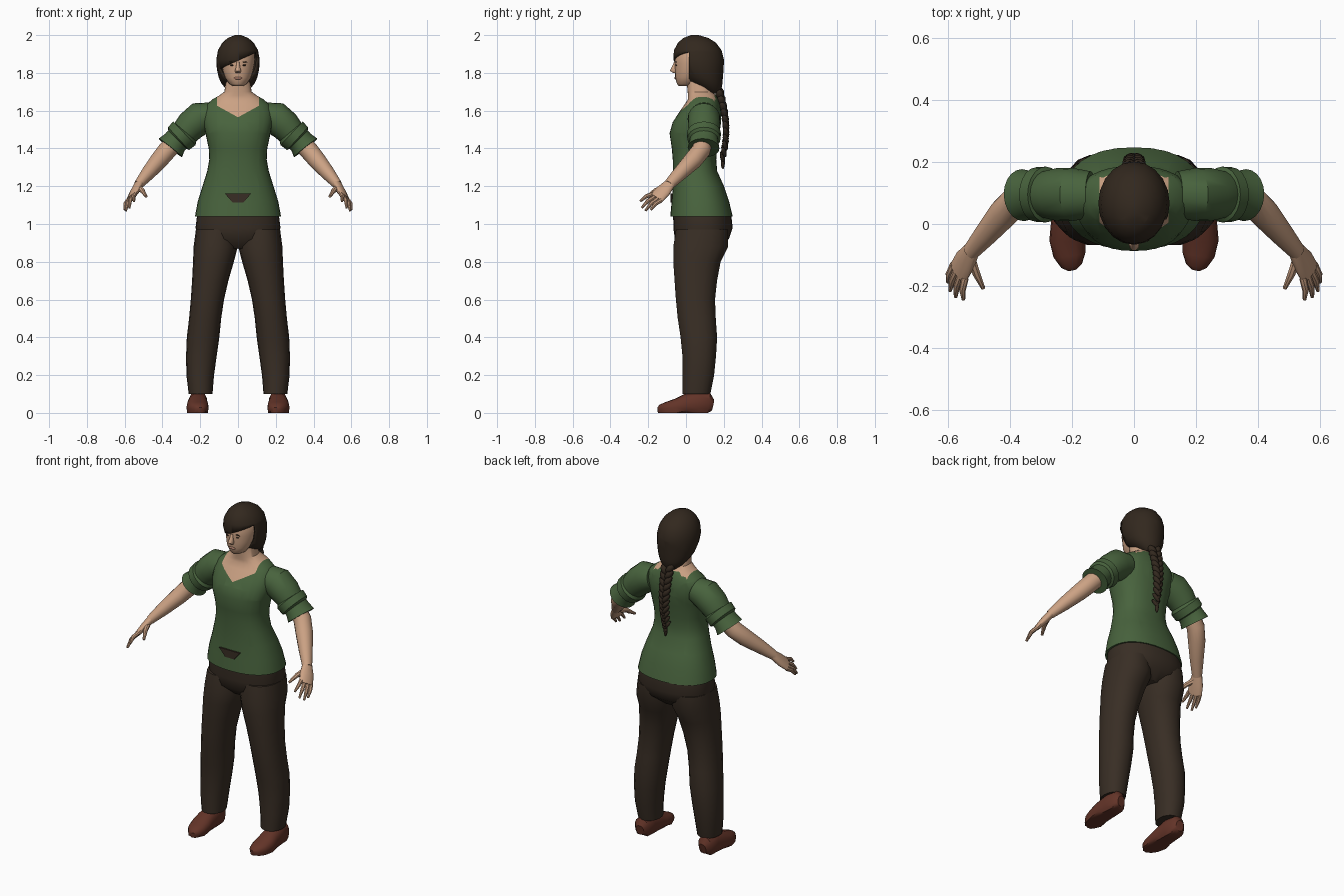
import bpy, bmesh, math
from mathutils import Vector, Matrix, Euler

cube = bpy.data.objects.get("Cube")
if cube:
    bpy.data.objects.remove(cube)


def material(name, r, g, b):
    m = bpy.data.materials.new(name)
    m.use_nodes = True
    m.diffuse_color = (r, g, b, 1)
    m.node_tree.nodes["Principled BSDF"].inputs["Base Color"].default_value = (r, g, b, 1)
    return m


SHIRT = material("green cloth", .065, .125, .047)
PANTS = material("dark brown cloth", .040, .027, .018)
HAIR = material("dark brown hair", .032, .021, .013)
SKIN = material("skin", .60, .36, .23)
SHOE = material("red brown leather", .125, .034, .021)
LIPS = material("lips", .40, .20, .14)


def finish(name, bm, mats, mirror=False, angle=40):
    bmesh.ops.recalc_face_normals(bm, faces=bm.faces[:])
    mesh = bpy.data.meshes.new(name)
    bm.to_mesh(mesh)
    bm.free()
    for m in mats:
        mesh.materials.append(m)
    ob = bpy.data.objects.new(name, mesh)
    bpy.context.collection.objects.link(ob)
    if mirror:
        ob.modifiers.new("mirror", 'MIRROR').use_clip = False
    bpy.ops.object.select_all(action='DESELECT')
    ob.select_set(True)
    bpy.context.view_layer.objects.active = ob
    bpy.ops.object.shade_smooth_by_angle(angle=math.radians(angle))
    return ob


def loft(rings, n=24, ref=None, power=2.0):
    """Skin rings (x, y, z, a, b); level rings, or square to the path if ref is given."""
    bm = bmesh.new()
    centres = [Vector(r[:3]) for r in rings]
    loops = []
    for i, (c, ring) in enumerate(zip(centres, rings)):
        u, v = Vector((1, 0, 0)), Vector((0, 1, 0))
        if ref:
            t = (centres[min(i + 1, len(rings) - 1)] - centres[max(i - 1, 0)]).normalized()
            u = Vector(ref)
            u = (u - t * u.dot(t)).normalized()
            v = t.cross(u)
        loop = []
        for k in range(n):
            a = math.tau * k / n
            ca, sa = math.cos(a), math.sin(a)
            e = 2 / power
            p = u * math.copysign(abs(ca) ** e, ca) * ring[3]
            p += v * math.copysign(abs(sa) ** e, sa) * ring[4]
            loop.append(bm.verts.new(c + p))
        loops.append(loop)
    for lo, hi in zip(loops, loops[1:]):
        for k in range(n):
            bm.faces.new((lo[k], lo[(k + 1) % n], hi[(k + 1) % n], hi[k]))
    bm.faces.new(loops[0][::-1])
    bm.faces.new(loops[-1])
    return bm


def cut(bm, point, normal):
    geom = bm.verts[:] + bm.edges[:] + bm.faces[:]
    bmesh.ops.bisect_plane(bm, geom=geom, plane_co=point, plane_no=normal)


def lump(bm, loc, size, rot=(0, 0, 0), seg=12):
    mat = Matrix.LocRotScale(Vector(loc), Euler(rot), Vector(size))
    bmesh.ops.create_uvsphere(bm, u_segments=seg, v_segments=seg // 2 + 2, radius=1, matrix=mat)


# Torso and neck: shirt with a scooped neckline
bm = loft([(0, .082, 1.04, .228, .165), (0, .076, 1.12, .213, .152), (0, .066, 1.2, .188, .135),
           (0, .048, 1.28, .163, .117), (0, .045, 1.34, .152, .115), (0, .045, 1.4, .155, .12),
           (0, .045, 1.48, .172, .132), (0, .058, 1.54, .185, .128), (0, .075, 1.59, .185, .112),
           (0, .085, 1.63, .17, .095), (0, .09, 1.66, .135, .08), (0, .085, 1.68, .1, .075),
           (0, .075, 1.7, .072, .066), (0, .06, 1.79, .06, .06)], n=32, power=2.3)
for s in (-1, 1):
    cut(bm, (0, 0, 1.565), (-.55 * s, 0, 1))
    cut(bm, (.112 * s, 0, 0), (1, 0, 0))
for f in bm.faces:
    c = f.calc_center_median()
    scoop = abs(c.x) < .112 and c.y < .15 and c.z > 1.565 + .55 * abs(c.x)
    f.material_index = int(scoop or c.z > 1.68)
finish("torso", bm, [SHIRT, SKIN])

# Dark patch low on the shirt front
bm = bmesh.new()
front = [bm.verts.new((x, -.081, z)) for x, z in
         ((-.07, 1.162), (.07, 1.162), (.03, 1.115), (-.03, 1.115))]
face = bm.faces.new(front)
side = bmesh.ops.extrude_face_region(bm, geom=[face])["geom"]
bmesh.ops.translate(bm, vec=(0, .009, 0), verts=[g for g in side if isinstance(g, bmesh.types.BMVert)])
finish("shirt_patch", bm, [PANTS])

# Sleeves with a rolled band and a flared cuff
bm = loft([(.14, .095, 1.575, .075, .07), (.2, .095, 1.56, .086, .088), (.25, .095, 1.52, .085, .082),
           (.278, .095, 1.487, .078, .075), (.284, .095, 1.48, .09, .086), (.315, .095, 1.452, .088, .082),
           (.321, .095, 1.446, .075, .068), (.335, .095, 1.432, .077, .068),
           (.358, .093, 1.403, .084, .079)], n=20, ref=(0, 1, 0))
finish("sleeves", bm, [SHIRT], mirror=True, angle=35)

# Forearms, palms and fingers
bm = loft([(.31, .095, 1.46, .05, .05), (.375, .08, 1.39, .05, .05), (.42, .035, 1.335, .049, .047),
           (.475, -.03, 1.27, .039, .038), (.527, -.09, 1.208, .029, .025)], n=16, ref=(0, 1, 0))
finish("forearms", bm, [SKIN], mirror=True)
across = Vector((.555, .667, -.5))
bm = loft([(.52, -.08, 1.218, .028, .023), (.545, -.12, 1.175, .043, .021),
           (.567, -.158, 1.137, .044, .014)], n=14, ref=across)
finish("palms", bm, [SKIN], mirror=True)
knuckle = Vector((.563, -.152, 1.143))
tips = {"index": (.55, -.243, 1.12), "middle": (.575, -.235, 1.085),
        "ring": (.593, -.215, 1.07), "little": (.6, -.187, 1.075)}
for i, (name, tip) in enumerate(tips.items()):
    a = knuckle + across * (-.033 + .022 * i)
    b = Vector(tip)
    mid = a.lerp(b, .5) + Vector((.006, -.004, .006))
    bm = loft([(*a, .012, .012), (*mid, .011, .011), (*b, .006, .006)], n=8, ref=across)
    finish(name + "_fingers", bm, [SKIN], mirror=True)
bm = loft([(.53, -.1, 1.195, .018, .016), (.508, -.16, 1.178, .014, .013),
           (.486, -.207, 1.145, .007, .007)], n=8, ref=across)
finish("thumbs", bm, [SKIN], mirror=True)

# Trousers
bm = loft([(0, .085, 1.06, .215, .153), (0, .09, .98, .225, .157), (0, .084, .92, .205, .143),
           (0, .08, .87, .1, .09)], n=28, power=2.3)
finish("trouser_seat", bm, [PANTS])
bm = loft([(.115, .085, .97, .108, .14), (.118, .078, .88, .117, .147), (.13, .058, .8, .108, .127),
           (.147, .052, .7, .096, .114), (.162, .05, .6, .088, .105), (.174, .057, .5, .085, .102),
           (.185, .068, .4, .086, .098), (.194, .07, .3, .081, .09), (.2, .065, .2, .073, .085),
           (.198, .055, .1, .063, .075)], n=18, power=2.2)
finish("trouser_legs", bm, [PANTS], mirror=True)

# Shoes, flattened underneath
bm = loft([(.21, .142, .04, .025, .03), (.212, .12, .045, .045, .062), (.212, .06, .05, .05, .065),
           (.214, 0, .04, .054, .06), (.214, -.05, .03, .059, .046), (.208, -.1, .024, .052, .035),
           (.201, -.135, .02, .034, .025), (.198, -.148, .018, .015, .012)],
          n=16, ref=(1, 0, 0), power=2.3)
for v in bm.verts:
    v.co.z = 0 if v.co.z < .01 else v.co.z
finish("shoes", bm, [SHOE], mirror=True)

# Head
bm = loft([(0, -.008, 1.73, .026, .03), (0, .002, 1.742, .046, .05), (0, .015, 1.775, .068, .072),
           (0, .03, 1.81, .08, .088), (0, .04, 1.85, .088, .1), (0, .05, 1.9, .09, .108),
           (0, .06, 1.95, .072, .09), (0, .06, 1.975, .035, .045)], n=24)
finish("head", bm, [SKIN], angle=60)
bm = loft([(0, -.058, 1.857, .007, .006), (0, -.064, 1.83, .011, .012), (0, -.067, 1.811, .017, .019),
           (0, -.06, 1.799, .012, .008)], n=10)
finish("nose", bm, [SKIN], angle=60)
bm = bmesh.new()
lump(bm, (0, -.056, 1.772), (.024, .006, .007))
finish("mouth", bm, [LIPS])
bm = bmesh.new()
lump(bm, (.032, -.052, 1.841), (.012, .004, .004))
lump(bm, (.033, -.053, 1.858), (.017, .004, .003), (0, .1, 0))
finish("eyes_and_brows", bm, [HAIR], mirror=True)

# Hair cap with a slanted fringe, open over the face
bm = loft([(0, .145, 1.69, .035, .03), (0, .13, 1.715, .065, .058), (0, .108, 1.745, .088, .085),
           (0, .09, 1.775, .102, .105), (0, .075, 1.82, .112, .124), (0, .067, 1.87, .115, .134),
           (0, .062, 1.92, .106, .126), (0, .058, 1.96, .083, .1), (0, .052, 1.985, .054, .066),
           (0, .047, 2.0, .016, .02)], n=20)
cut(bm, (0, 0, 1.865), (-.45, 0, 1))
cut(bm, (0, .015, 0), (0, 1, 0))
gone = []
for f in bm.faces:
    c = f.calc_center_median()
    if c.y < .015 and c.z < 1.865 + .45 * c.x:
        gone.append(f)
bmesh.ops.delete(bm, geom=gone, context='FACES')
cap = finish("hair_cap", bm, [HAIR], angle=30)
thick = cap.modifiers.new("thickness", 'SOLIDIFY')
thick.thickness = .01

# Braid: overlapping slanted strands down the back
bm = bmesh.new()
count = 11
for i in range(count):
    t = i / (count - 1)
    z = 1.70 - .34 * t
    y = .178 + .034 * math.sin(math.pi * min(1, t * .85))
    w = 1 - .5 * t
    for s in (-1, 1):
        lump(bm, (s * .018 * w, y, z - .014 * (s > 0)), (.021 * w, .023 * w, .032),
             (.25, s * .6, 0), seg=8)
lump(bm, (0, .195, 1.325), (.011, .011, .035), seg=8)
finish("braid", bm, [HAIR], angle=50)
